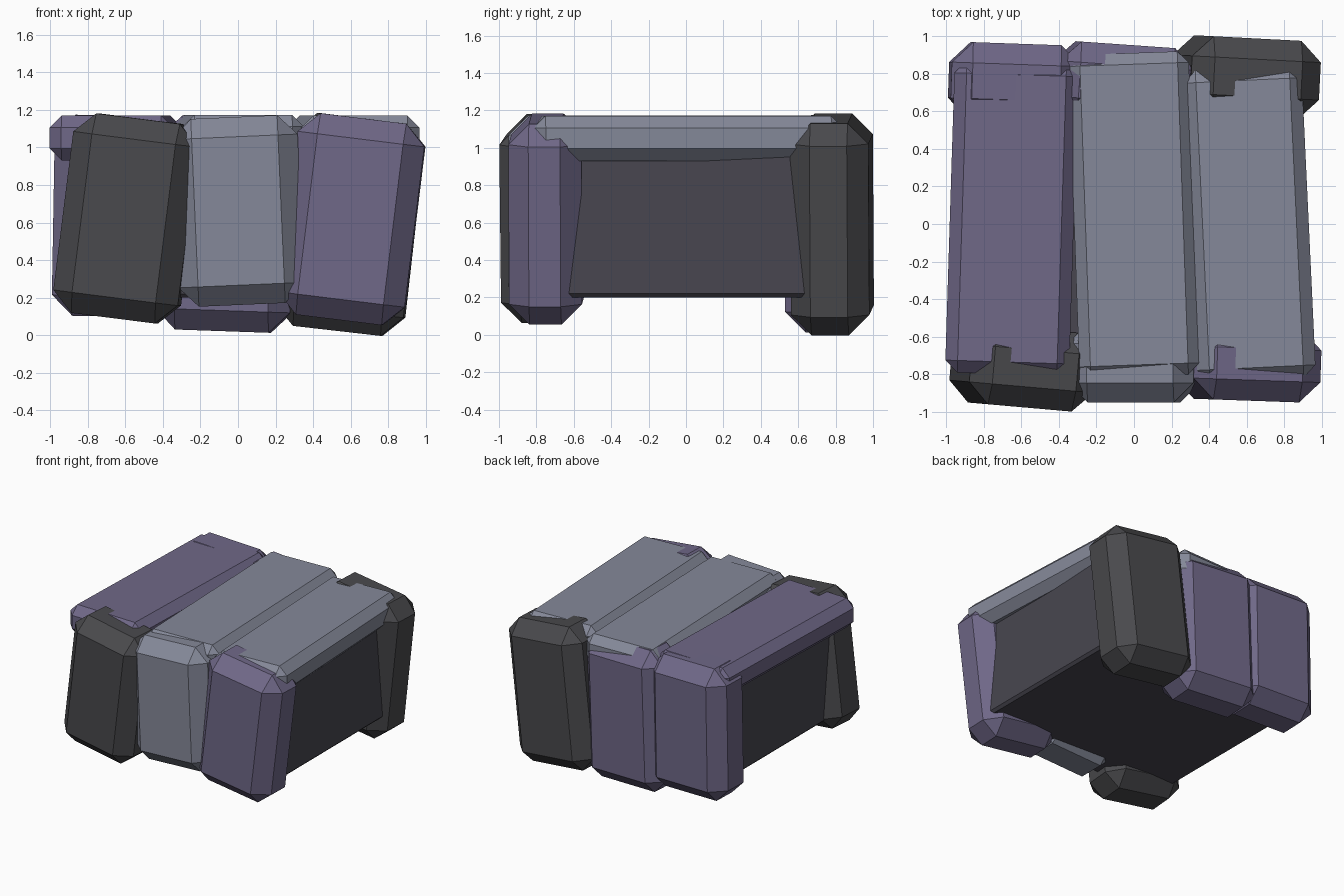
import bpy
from math import radians

cube = bpy.data.objects.get("Cube")
if cube:
    bpy.data.objects.remove(cube, do_unlink=True)


def material(name, rgb):
    m = bpy.data.materials.new(name)
    m.use_nodes = True
    colour = (*rgb, 1)
    m.diffuse_color = colour
    m.node_tree.nodes["Principled BSDF"].inputs["Base Color"].default_value = colour
    return m


charcoal = material("charcoal", (0.067, 0.067, 0.073))
core_grey = material("core grey", (0.065, 0.062, 0.08))
purple = material("dusty purple", (0.16, 0.138, 0.245))
slate = material("pale slate", (0.235, 0.25, 0.32))


def block(name, mat, centre, size, chamfer, lean=0, yaw=0):
    """Chamfered stone block, leaning sideways and turned about z."""
    bpy.ops.mesh.primitive_cube_add(size=1)
    ob = bpy.context.object
    ob.name = name
    ob.scale = size
    bpy.ops.object.transform_apply(location=False, rotation=False, scale=True)
    bev = ob.modifiers.new("chamfer", "BEVEL")
    bev.width = chamfer
    bev.segments = 1
    bev.limit_method = "NONE"
    ob.location = centre
    ob.rotation_euler = (0, radians(lean), radians(yaw))
    ob.data.materials.append(mat)
    return ob


# Inner core
block("core", core_grey, (0, 0, 0.6), (1.72, 1.6, 0.8), 0.02)

# Long slabs lying across the top
block("top_slab_right", purple, (-0.65, 0.03, 1.05), (0.66, 1.66, 0.24), 0.065, 0, -1.8)
block("top_slab_middle", slate, (0.0, 0.05, 1.05), (0.64, 1.72, 0.245), 0.06, 0, 2)
block("top_slab_left", slate, (0.615, 0.0, 1.05), (0.63, 1.66, 0.24), 0.065, 0, 2.7)

# Upright blocks along the front
block("front_block_right", charcoal, (-0.59, -0.765, 0.622), (0.67, 0.42, 1.07), 0.11, 7.2, -5)
block("front_block_middle", slate, (0.0, -0.74, 0.662), (0.67, 0.42, 1.0), 0.105, -2.5, 0)
block("front_block_left", purple, (0.605, -0.745, 0.618), (0.68, 0.39, 1.08), 0.11, 7, -2)

# Upright blocks along the back
block("back_block_right", purple, (-0.635, 0.755, 0.635), (0.69, 0.41, 1.07), 0.11, 1, -2)
block("back_block_middle", purple, (-0.06, 0.75, 0.592), (0.72, 0.41, 1.14), 0.11, 2, -4)
block("back_block_left", charcoal, (0.595, 0.78, 0.59), (0.69, 0.42, 1.14), 0.11, 6.5, -3)
